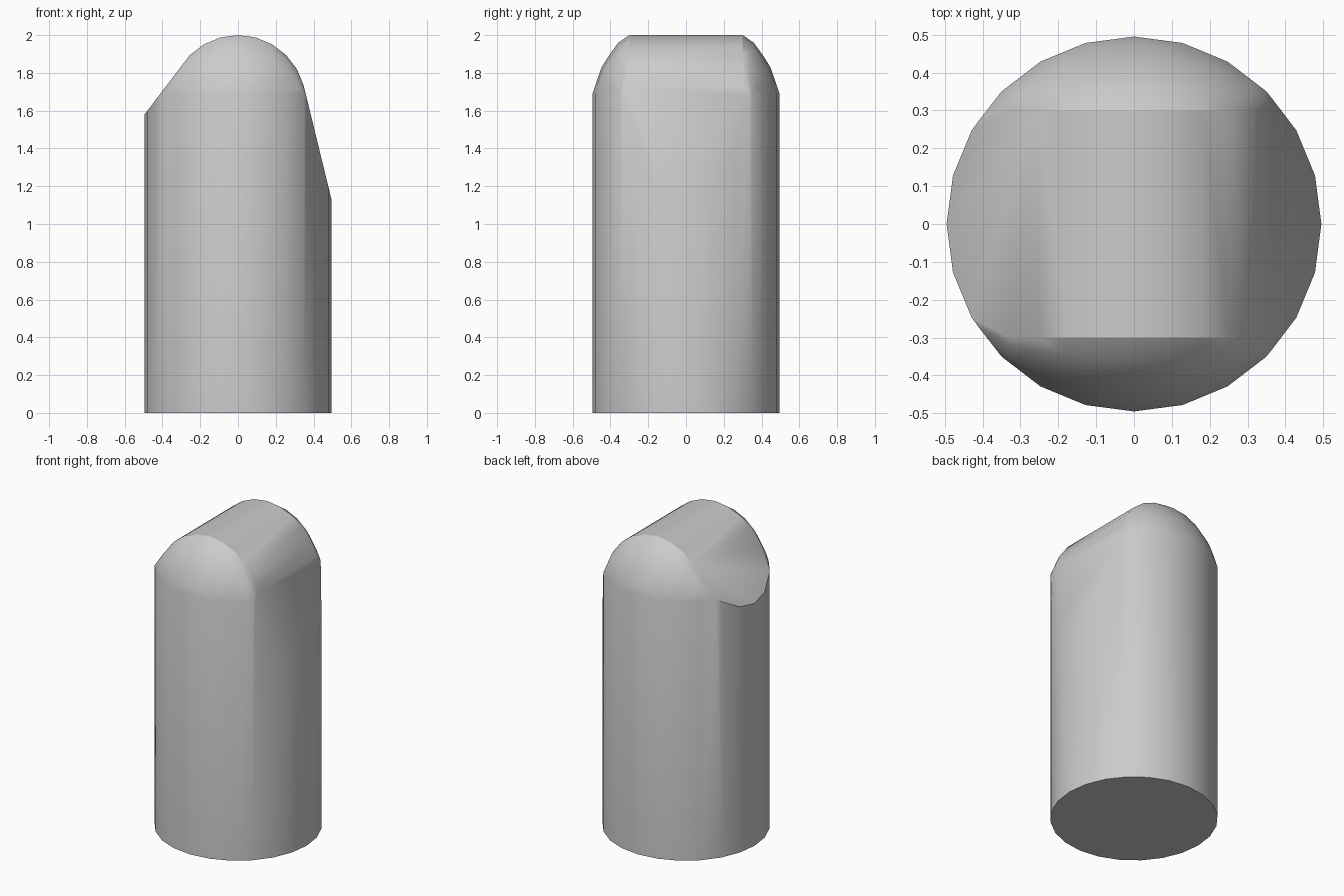
import bpy, bmesh
from math import sin, cos, pi, radians, sqrt

cube = bpy.data.objects.get("Cube")
if cube:
    bpy.data.objects.remove(cube, do_unlink=True)

SIDES, RADIUS = 24, 0.495
SHOULDER, RIDGE_Y = 1.69, 0.3
ARC_R, ARC_Z = 0.36, 1.64

# Front profile: short left slope, round crest, long right slope
crest = [(ARC_R * sin(radians(a)), ARC_Z + ARC_R * cos(radians(a)))
         for a in range(-60, 76, 15)]
profile = [(-RADIUS, 1.58)] + crest + [(RADIUS, 1.13)]


def height(x):
    """Height of the front profile at x."""
    for (x0, z0), (x1, z1) in zip(profile, profile[1:]):
        if x <= x1:
            return z0 + (z1 - z0) * (x - x0) / (x1 - x0)
    return profile[-1][1]


points = []

# Round shaft, cut off by the two slopes
for i in range(SIDES):
    a = 2 * pi * i / SIDES
    x, y = RADIUS * cos(a), RADIUS * sin(a)
    points += [(x, y, 0), (x, y, min(SHOULDER, height(x)))]

# Flat slope corners where the shoulder meets the slopes
for x, y in ((-0.41, 0.273), (0.362, 0.335)):
    points += [(x, s * y, min(SHOULDER, height(x))) for s in (-1, 1)]

# Rounded ends running from the shoulder up to the sharp ridge lines
inner = RADIUS * cos(pi / SIDES)
bulge = [(0.08, 0.19), (0.23, 0.45), (0.42, 0.64), (0.69, 0.87), (1, 1)]
for x in [-0.33] + [p[0] for p in crest]:
    edge, top = sqrt(inner ** 2 - x ** 2), height(x)
    for inward, up in bulge:
        y = edge + (RIDGE_Y - edge) * inward
        z = SHOULDER + (top - SHOULDER) * up
        points += [(x, s * y, z) for s in (-1, 1)]

# The body is convex, so its skin is the hull of these sections
bm = bmesh.new()
verts = [bm.verts.new(p) for p in points]
bmesh.ops.convex_hull(bm, input=verts)
bmesh.ops.delete(bm, geom=[v for v in bm.verts if not v.link_faces],
                 context='VERTS')
bmesh.ops.dissolve_limit(bm, angle_limit=radians(0.5),
                         verts=bm.verts[:], edges=bm.edges[:])
bmesh.ops.recalc_face_normals(bm, faces=bm.faces[:])
mesh = bpy.data.meshes.new("rounded_post")
bm.to_mesh(mesh)
bm.free()

post = bpy.data.objects.new("rounded_post", mesh)
bpy.context.collection.objects.link(post)

# Plain grey material
grey = bpy.data.materials.new("light_grey")
grey.use_nodes = True
grey.diffuse_color = (0.6, 0.6, 0.6, 1)
grey.node_tree.nodes["Principled BSDF"].inputs["Base Color"].default_value = (0.6, 0.6, 0.6, 1)
mesh.materials.append(grey)

# Smooth shading with crisp ridges
bpy.ops.object.select_all(action='DESELECT')
post.select_set(True)
bpy.context.view_layer.objects.active = post
bpy.ops.object.shade_smooth_by_angle(angle=radians(28))
